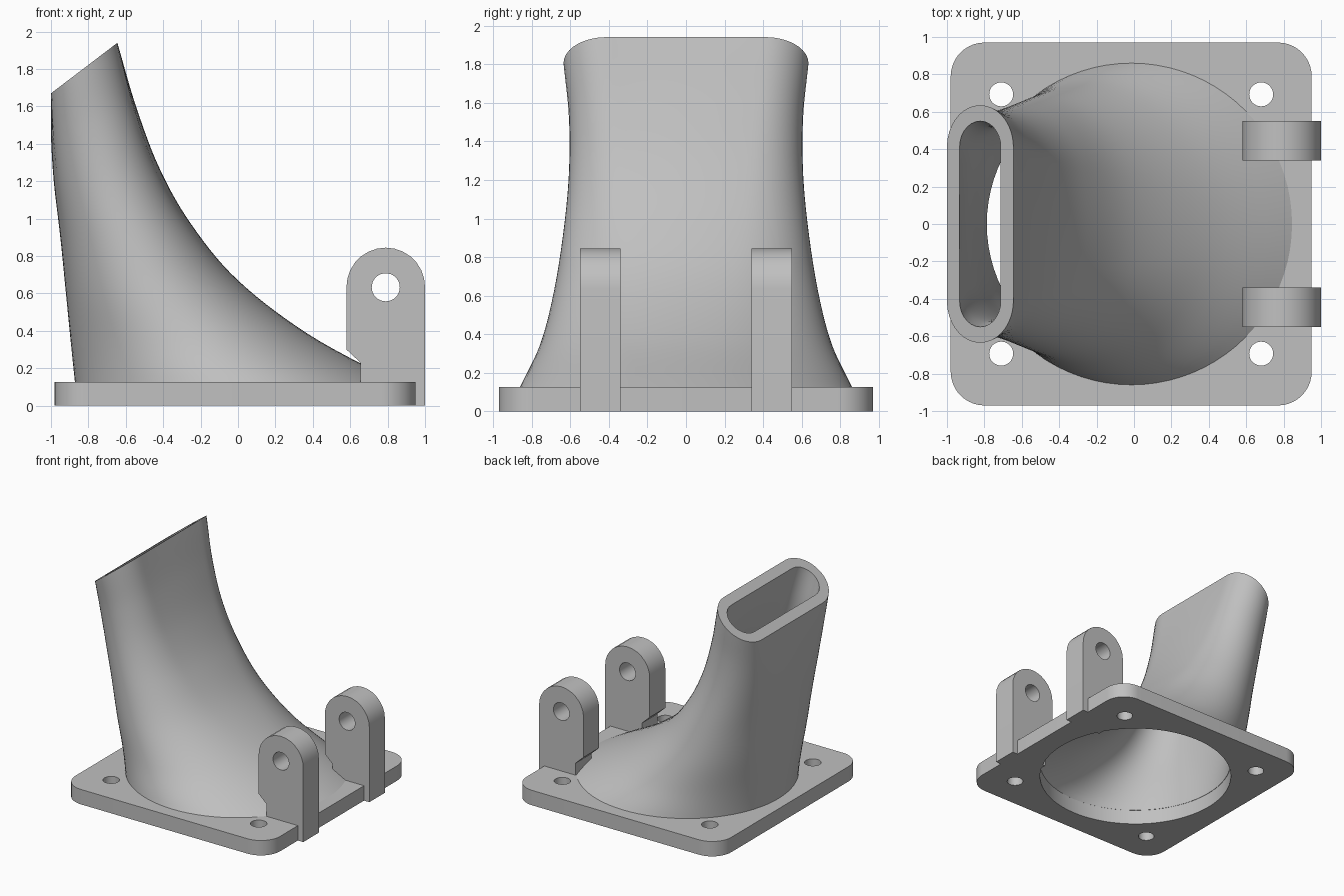
import bpy, bmesh, math
from mathutils import Vector

cube = bpy.data.objects.get("Cube")
if cube:
    bpy.data.objects.remove(cube, do_unlink=True)

grey = bpy.data.materials.new("plain grey")
grey.use_nodes = True
grey.diffuse_color = (0.53, 0.53, 0.53, 1)
grey.node_tree.nodes["Principled BSDF"].inputs["Base Color"].default_value = (0.53, 0.53, 0.53, 1)

CX = -0.015          # centre of plate and inlet
PLATE_TOP = 0.127
WALL = 0.085


def activate(obj):
    bpy.ops.object.select_all(action='DESELECT')
    obj.select_set(True)
    bpy.context.view_layer.objects.active = obj


def finish(obj):
    activate(obj)
    bpy.ops.object.shade_smooth_by_angle(angle=math.radians(30))


def arc(cx, cy, r, start, end, n):
    angles = [math.radians(start + (end - start) * i / n) for i in range(n + 1)]
    return [(cx + r * math.cos(a), cy + r * math.sin(a)) for a in angles]


def circle(cx, cy, r, n):
    return arc(cx, cy, r, 0, 360, n)[:-1]


def slab(name, loops, depth, location, rotation=(0, 0, 0)):
    """Flat outline with holes, thickened symmetrically."""
    curve = bpy.data.curves.new(name, 'CURVE')
    curve.dimensions = '2D'
    curve.fill_mode = 'BOTH'
    curve.extrude = depth / 2
    for loop in loops:
        spline = curve.splines.new('POLY')
        spline.points.add(len(loop) - 1)
        for point, (x, y) in zip(spline.points, loop):
            point.co = (x, y, 0, 1)
        spline.use_cyclic_u = True
    obj = bpy.data.objects.new(name, curve)
    bpy.context.collection.objects.link(obj)
    obj.location, obj.rotation_euler = location, rotation
    activate(obj)
    bpy.ops.object.convert(target='MESH')
    obj = bpy.context.view_layer.objects.active
    bm = bmesh.new()
    bm.from_mesh(obj.data)
    bmesh.ops.remove_doubles(bm, verts=bm.verts, dist=1e-5)
    bmesh.ops.recalc_face_normals(bm, faces=bm.faces)
    bm.to_mesh(obj.data)
    bm.free()
    obj.data.materials.clear()
    obj.data.materials.append(grey)
    finish(obj)
    return obj


# Mounting plate: rounded square, inlet opening and four screw holes
HX, HY, CORNER = 0.965, 0.97, 0.18
outline = []
for sx, sy, start in ((1, 1, 0), (-1, 1, 90), (-1, -1, 180), (1, -1, 270)):
    outline += arc(sx * (HX - CORNER), sy * (HY - CORNER), CORNER, start, start + 90, 10)
holes = [circle(sx * 0.695, sy * 0.693, 0.064, 32) for sx in (-1, 1) for sy in (-1, 1)]
slab("mounting_plate", [outline, circle(0, 0, 0.775, 96)] + holes,
     PLATE_TOP, (CX, 0, PLATE_TOP / 2))

# Hinge lugs: round-topped ears with a pin hole and a relieved inner foot
ear = arc(0.79, 0.635, 0.21, 0, 180, 14)
ear += [(0.58, 0.3), (0.655, 0.23), (0.655, 0), (1.0, 0)]
for side, y in (("right", -0.445), ("left", 0.445)):
    slab("hinge_lug_" + side, [ear, circle(0.79, 0.633, 0.075, 32)],
         0.21, (0, y, 0), (math.pi / 2, 0, 0))

# Duct stations: outer edge x, z; inner edge x, z; half width in y
stations = [Vector(s) for s in (
    (-0.872, 0.127, 0.845, 0.127, 0.86),
    (-0.892, 0.32, 0.38, 0.38, 0.755),
    (-0.917, 0.57, 0.0, 0.67, 0.685),
    (-0.95, 0.90, -0.25, 0.97, 0.635),
    (-0.985, 1.20, -0.42, 1.27, 0.607),
    (-1.0, 1.45, -0.545, 1.60, 0.607),
    (-1.0, 1.67, -0.645, 1.94, 0.635))]


def station_at(t):
    """Smooth interpolation through the stations, t from 0 to 1."""
    pts = [2 * stations[0] - stations[1]] + stations + [2 * stations[-1] - stations[-2]]
    i = min(int(t * (len(stations) - 1)), len(stations) - 2)
    u = t * (len(stations) - 1) - i
    a, b, c, d = pts[i:i + 4]
    return 0.5 * (2 * b + (c - a) * u + (2 * a - 5 * b + 4 * c - d) * u ** 2
                  + (3 * b - a - 3 * c + d) * u ** 3)


QUARTER = 20


def section(t, inset):
    """Ring that changes from an ellipse to a slot along the duct."""
    lx, lz, rx, rz, width = station_at(t)
    centre = Vector(((lx + rx) / 2, 0, (lz + rz) / 2))
    across = Vector((rx - lx, 0, rz - lz))
    a, w = across.length / 2 - inset, width - inset
    across.normalize()
    straight = max(w - a, 0)
    quarter = []
    for k in range(QUARTER + 1):
        f = k / QUARTER
        s = f * (straight + a * math.pi / 2)
        ang = max(s - straight, 0) / a
        slot = Vector((a * math.cos(ang), min(s, straight) + (w - straight) * math.sin(ang)))
        oval = Vector((a * math.cos(f * math.pi / 2), w * math.sin(f * math.pi / 2)))
        quarter.append(oval.lerp(slot, t))
    half = quarter + [Vector((-p.x, p.y)) for p in quarter[-2::-1]]
    ring = half + [Vector((p.x, -p.y)) for p in half[-2:0:-1]]
    return [centre + across * p.x + Vector((0, p.y, 0)) for p in ring]


# Curved duct: outer skin up, inner skin down, closed into one wall
STEPS = 42
bm = bmesh.new()
rings = [section(i / STEPS, 0) for i in range(STEPS + 1)]
rings += [section(i / STEPS, WALL) for i in range(STEPS, -1, -1)]
rings = [[bm.verts.new(p) for p in ring] for ring in rings]
for r, ring in enumerate(rings):
    after = rings[(r + 1) % len(rings)]
    for k in range(len(ring)):
        n = (k + 1) % len(ring)
        bm.faces.new((ring[k], ring[n], after[n], after[k]))
bmesh.ops.recalc_face_normals(bm, faces=bm.faces)
mesh = bpy.data.meshes.new("curved_duct")
bm.to_mesh(mesh)
bm.free()
mesh.materials.append(grey)
duct = bpy.data.objects.new("curved_duct", mesh)
bpy.context.collection.objects.link(duct)
finish(duct)
